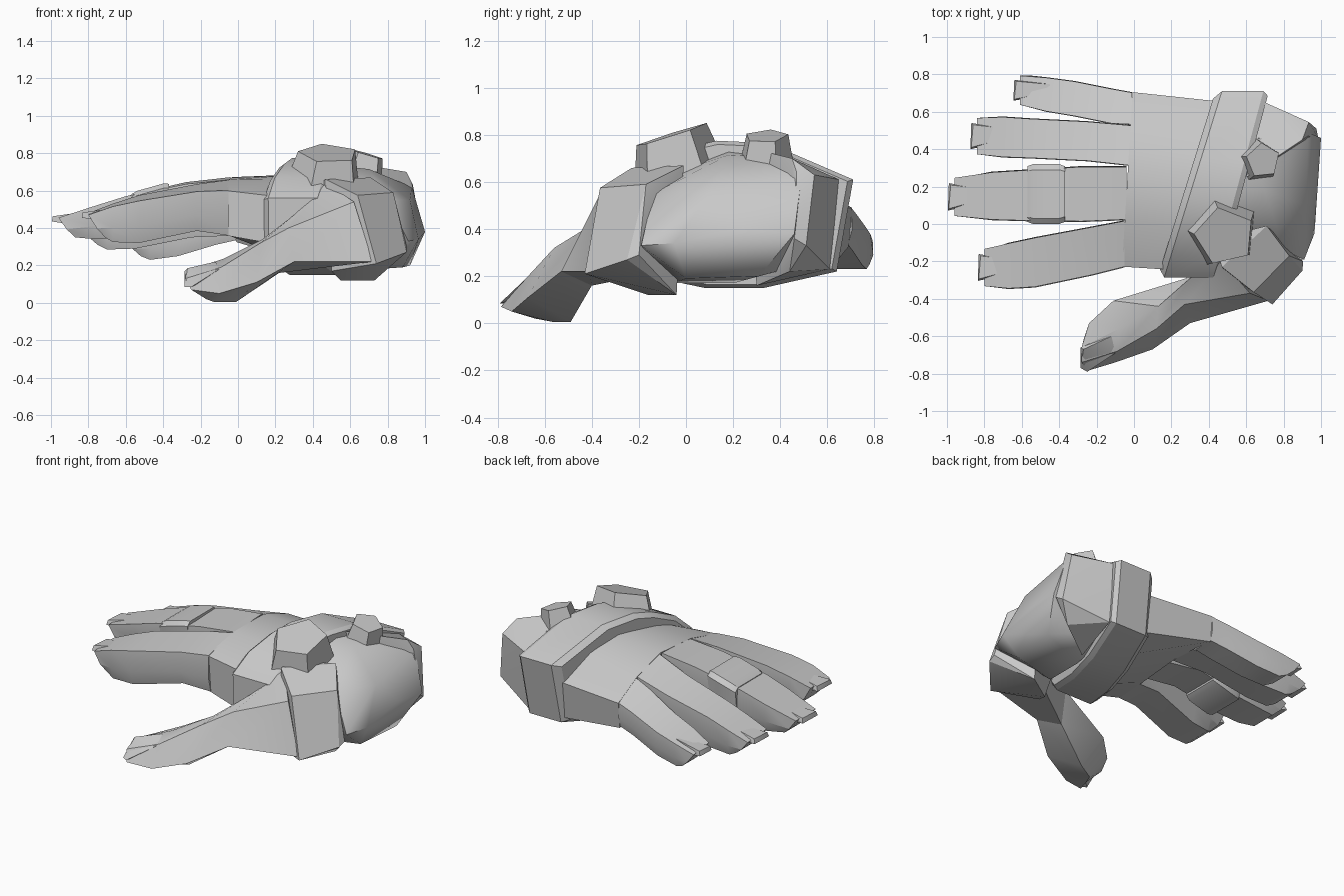
import bpy, bmesh, math
from mathutils import Vector

grey = bpy.data.materials.new("plain_grey")
grey.diffuse_color = (0.58, 0.58, 0.58, 1)


def finish(name, bm, angle=25):
    bmesh.ops.recalc_face_normals(bm, faces=bm.faces)
    me = bpy.data.meshes.new(name)
    bm.to_mesh(me)
    bm.free()
    me.materials.append(grey)
    ob = bpy.data.objects.new(name, me)
    bpy.context.collection.objects.link(ob)
    bpy.ops.object.select_all(action='DESELECT')
    ob.select_set(True)
    bpy.context.view_layer.objects.active = ob
    bpy.ops.object.shade_smooth_by_angle(angle=math.radians(angle))
    return ob


def loft(name, sections, angle=25):
    bm = bmesh.new()
    rings = [[bm.verts.new(p) for p in s] for s in sections]
    n = len(rings[0])
    for a, b in zip(rings, rings[1:]):
        for i in range(n):
            j = (i + 1) % n
            bm.faces.new((a[i], a[j], b[j], b[i]))
    bm.faces.new(rings[0])
    bm.faces.new(rings[-1][::-1])
    return finish(name, bm, angle)


def hull(name, points, angle=25):
    bm = bmesh.new()
    for p in points:
        bm.verts.new(p)
    res = bmesh.ops.convex_hull(bm, input=bm.verts[:])
    junk = {v for v in res["geom_interior"] if isinstance(v, bmesh.types.BMVert)}
    bmesh.ops.delete(bm, geom=list(junk), context='VERTS')
    bmesh.ops.dissolve_limit(bm, angle_limit=0.02, verts=bm.verts[:], edges=bm.edges[:])
    return finish(name, bm, angle)


def skewed(profile, x0, skew, k=1.0, c=(0.22, 0.46)):
    """Cross-section in y and z, with x drifting along y."""
    out = []
    for y, z in profile:
        y, z = c[0] + (y - c[0]) * k, c[1] + (z - c[1]) * k
        out.append((x0 + skew * y, y, z))
    return out


# Palm
knuckles = [(-.205, .36), (-.228, .60), (.02, .66), (.31, .672), (.53, .595),
            (.705, .49), (.69, .325), (.53, .35), (.31, .37), (.02, .36)]
heel = [(-.26, .30), (-.25, .56), (-.02, .665), (.25, .69), (.45, .635),
        (.65, .49), (.62, .24), (.40, .19), (.20, .19), (0, .21)]
loft("palm", [skewed(knuckles, -.05, .06), skewed(heel, .34, .25)])


# Fingers: stations of x, y range, top heights at both sides, bottom height
def finger(name, stations):
    secs = []
    for i, (x, y0, y1, t0, t1, b) in enumerate(stations):
        w, m = y1 - y0, (min(t0, t1) * .4 + b * .6)
        back = .09 if i == len(stations) - 1 else 0
        secs.append([(x, y0 + .015 * w, t0), (x, y1 - .015 * w, t1), (x + back * .5, y1, m),
                     (x + back, y1 - .1 * w, b), (x + back, y0 + .1 * w, b), (x + back * .5, y0, m)])
    loft(name, secs)
    # Nail: pointed wedge over the fingertip
    x, y0, y1, t0, t1, b = stations[-1]
    w, t = y1 - y0, (t0 + t1) / 2
    hull(name + "_nail", [(x - .035, y0 + .15 * w, t - .02), (x - .03, y1 - .15 * w, t - .02),
                          (x - .03, y0 + .2 * w, t + .008), (x - .02, y1 - .2 * w, t + .008),
                          (x + .16, y0 + .45 * w, t + .035), (x + .16, y1 - .3 * w, t + .035),
                          (x + .1, y0 + .3 * w, t - .04), (x + .1, y1 - .3 * w, t - .04)])


finger("index_finger", [(-.05, -.232, .02, .602, .657, .36), (-.22, -.275, -.012, .595, .635, .385),
                        (-.53, -.34, -.07, .545, .575, .32), (-.67, -.348, -.10, .515, .53, .325),
                        (-.80, -.335, -.13, .47, .48, .35)])
finger("middle_finger", [(-.04, .02, .31, .66, .672, .375), (-.28, .01, .31, .635, .645, .41),
                         (-.60, .015, .29, .57, .57, .35), (-.76, .02, .28, .52, .52, .34),
                         (-.96, .04, .25, .455, .455, .35)])
finger("ring_finger", [(-.02, .31, .53, .670, .595, .36), (-.25, .335, .55, .595, .545, .35),
                       (-.55, .35, .565, .515, .49, .29), (-.70, .355, .575, .465, .45, .285),
                       (-.84, .37, .57, .42, .405, .31)])
finger("little_finger", [(-.01, .53, .705, .593, .49, .335), (-.12, .535, .725, .545, .465, .31),
                         (-.32, .575, .765, .465, .41, .25), (-.47, .60, .785, .42, .38, .23),
                         (-.61, .635, .795, .37, .35, .25)])

# Finger ring with chamfered edges
secs = []
for x, k in ((-.57, .93), (-.54, 1), (-.40, 1), (-.37, .93)):
    zc = .483 + (x + .47) * .28
    secs.append([(x, .16 + y * k, zc + z * k) for y, z in
                 ((-.13, .135), (.13, .135), (.16, .11), (.13, -.14), (-.13, -.14), (-.16, .11))])
loft("finger_ring", secs)

# Thumb: outer, upper outer, ridge, inner and lower corners
loft("thumb", [
    [(-.25, -.785, .07), (-.28, -.74, .13), (-.28, -.66, .17), (-.27, -.62, .12), (-.17, -.64, .02)],
    [(-.10, -.74, .05), (-.09, -.68, .19), (-.08, -.56, .235), (-.24, -.53, .16), (-.13, -.56, .005)],
    [(.10, -.67, .11), (.12, -.56, .32), (.13, -.44, .34), (-.11, -.41, .20), (-.01, -.49, .005)],
    [(.30, -.53, .22), (.27, -.43, .40), (.30, -.29, .47), (.28, -.29, .32), (.22, -.40, .16)],
    [(.72, -.41, .22), (.62, -.37, .54), (.47, -.20, .64), (.42, -.05, .50), (.52, -.20, .20)]])
hull("thumb_nail", [(-.285, -.77, .085), (-.285, -.66, .17), (-.25, -.79, .085), (-.27, -.67, .185),
                    (-.10, -.69, .18), (-.12, -.60, .22), (-.16, -.66, .12)])

# Hand band, running diagonally across the back of the hand
band = [(-.28, .34), (-.285, .56), (-.17, .67), (.0, .745), (.13, .775), (.35, .765),
        (.71, .61), (.64, .22), (.33, .15), (.08, .15), (-.16, .20)]
loft("hand_band", [skewed(band, .215, .31, .92), skewed(band, .25, .31),
                   skewed(band, .50, .27), skewed(band, .53, .27, .95)])

# Side cuff beyond the band
hull("side_cuff", [(.60, .25, .75), (.70, .65, .61), (.70, .61, .23), (.90, .45, .70),
                   (.935, .545, .63), (.975, .51, .33), (.88, .44, .22), (.65, .30, .16),
                   (.985, .46, .36), (.93, .47, .64)])

# Rounded wrist end
hull("wrist_end", [(.50, -.10, .62), (.55, .18, .73), (.60, .45, .70), (.60, .50, .25),
                   (.60, .20, .17), (.60, -.05, .17), (.45, -.20, .35),
                   (.80, -.14, .55), (.70, .18, .715), (.93, .49, .62), (1.0, .46, .38),
                   (.92, .31, .20), (.88, .0, .19), (.91, -.19, .33),
                   (.965, -.05, .34), (.92, .10, .55), (.98, .25, .40)], 55)

# Thumb strap
hull("thumb_strap", [(.74, -.43, .21), (.64, -.365, .575), (.47, -.23, .66), (.50, -.27, .17),
                     (.55, -.16, .12), (.73, -.04, .12), (.90, -.25, .27),
                     (.83, -.17, .59), (.71, -.01, .67), (.42, -.08, .64), (.905, -.20, .29)])


# Five-sided studs
def stud(name, base, top, r0, r1, tilt, turn):
    n = Vector(tilt).normalized()
    u = (Vector((1, 0, 0)) - n * n.x).normalized()
    v = n.cross(u)
    secs = []
    for c, r in ((base, r0), (top, r1)):
        secs.append([Vector(c) + (u * math.cos(a) + v * math.sin(a)) * r
                     for a in (math.radians(turn + 72 * i) for i in range(5))])
    loft(name, secs, 15)


stud("large_stud", (.46, -.03, .61), (.485, -.065, .80), .215, .165, (.04, -.32, 1), 103)
stud("small_stud", (.665, .335, .68), (.69, .34, .795), .12, .095, (.30, -.05, 1), 95)
